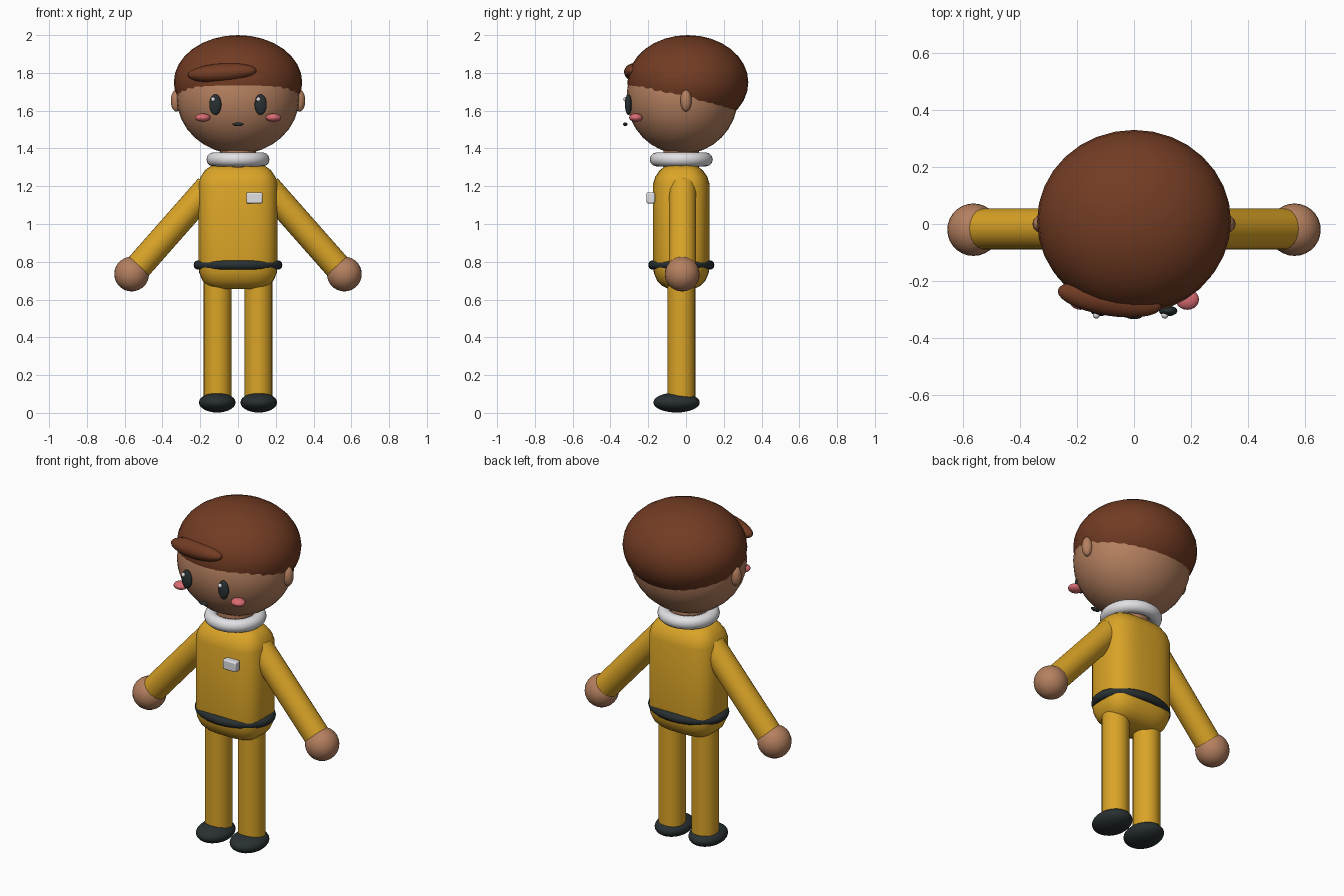
import bpy, bmesh, math
from mathutils import Vector

cube = bpy.data.objects.get("Cube")
if cube:
    bpy.data.objects.remove(cube, do_unlink=True)


def material(name, rgb):
    m = bpy.data.materials.new(name)
    m.use_nodes = True
    colour = (*rgb, 1)
    m.diffuse_color = colour
    m.node_tree.nodes["Principled BSDF"].inputs["Base Color"].default_value = colour
    return m


SKIN = material("skin tan", (0.46, 0.215, 0.115))
HAIR = material("hair brown", (0.17, 0.045, 0.017))
SUIT = material("suit yellow", (0.70, 0.37, 0.02))
DARK = material("dark slate", (0.022, 0.03, 0.032))
WHITE = material("soft white", (0.75, 0.75, 0.78))
PINK = material("cheek pink", (0.70, 0.15, 0.17))
BODY_Y = -0.025


def finish(ob, name, mat, angle=40):
    ob.name = ob.data.name = name
    ob.data.materials.append(mat)
    bpy.ops.object.select_all(action="DESELECT")
    ob.select_set(True)
    bpy.context.view_layer.objects.active = ob
    bpy.ops.object.shade_smooth_by_angle(angle=math.radians(angle))
    return ob


def ellipsoid(name, mat, centre, radii, rot=(0, 0, 0), segs=28):
    bpy.ops.mesh.primitive_uv_sphere_add(segments=segs, ring_count=segs // 2, location=centre)
    ob = bpy.context.object
    ob.scale = radii
    ob.rotation_euler = [math.radians(a) for a in rot]
    return finish(ob, name, mat)


def rod(name, mat, start, end, radius):
    start, end = Vector(start), Vector(end)
    axis = end - start
    bpy.ops.mesh.primitive_cylinder_add(vertices=24, radius=radius, depth=axis.length,
                                        location=(start + end) / 2)
    ob = bpy.context.object
    ob.rotation_euler = axis.to_track_quat("Z", "Y").to_euler()
    return finish(ob, name, mat)


def ring(name, mat, centre, major, minor, stretch=1):
    """Horizontal ring; stretch squashes its depth but not its thickness."""
    bpy.ops.mesh.primitive_torus_add(location=centre, major_radius=major, minor_radius=minor,
                                     major_segments=40, minor_segments=12)
    ob = bpy.context.object
    for v in ob.data.vertices:
        r = math.hypot(v.co.x, v.co.y)
        v.co.y += v.co.y / r * major * (stretch - 1)
    return finish(ob, name, mat)


def rounded_body(name, mat, rx, ry, levels, power=3, sides=40):
    """Loft of rounded-rectangle rings, each given as (height, inset)."""
    bm = bmesh.new()
    loops = []
    for z, inset in levels:
        loop = []
        for i in range(sides):
            c, s = (f(math.tau * i / sides) for f in (math.cos, math.sin))
            x = math.copysign(abs(c) ** (2 / power), c) * (rx - inset)
            y = math.copysign(abs(s) ** (2 / power), s) * (ry - inset)
            loop.append(bm.verts.new((x, y + BODY_Y, z)))
        loops.append(loop)
    for a, b in zip(loops, loops[1:]):
        for i in range(sides):
            j = (i + 1) % sides
            bm.faces.new((a[i], a[j], b[j], b[i]))
    bm.faces.new(list(reversed(loops[0])))
    bm.faces.new(loops[-1])
    me = bpy.data.meshes.new(name)
    bm.to_mesh(me)
    bm.free()
    ob = bpy.data.objects.new(name, me)
    bpy.context.collection.objects.link(ob)
    return finish(ob, name, mat)


# Head and hair
ellipsoid("head", SKIN, (0, -0.02, 1.67), (0.325, 0.295, 0.30), segs=32)
ellipsoid("hair_cap", HAIR, (0, 0.01, 1.75), (0.34, 0.32, 0.25), segs=32)
ellipsoid("hair_fringe", HAIR, (-0.085, -0.262, 1.80), (0.185, 0.06, 0.05), (0, -4, -9))
ellipsoid("mouth", DARK, (0, -0.322, 1.528), (0.03, 0.012, 0.01), segs=16)

# Torso, collar, belt and badge
rounded_body("torso", SUIT, 0.21, 0.15, [
    (0.655, 0.085), (0.672, 0.05), (0.70, 0.022), (0.74, 0.005), (0.78, 0),
    (1.21, 0), (1.25, 0.012), (1.285, 0.036), (1.31, 0.07)])
rod("neck", SKIN, (0, BODY_Y, 1.28), (0, BODY_Y, 1.42), 0.095)
ring("collar", WHITE, (0, BODY_Y, 1.342), 0.13, 0.037)
ring("belt", DARK, (0, BODY_Y, 0.783), 0.21, 0.025, stretch=0.715)
bpy.ops.mesh.primitive_cube_add(size=1, location=(0.087, -0.187, 1.138))
badge = bpy.context.object
badge.scale = (0.086, 0.044, 0.058)
bpy.ops.object.transform_apply(location=False, rotation=False, scale=True)
bevel = badge.modifiers.new("soft edges", "BEVEL")
bevel.width, bevel.segments = 0.007, 2
finish(badge, "chest_badge", WHITE)

# Paired parts
for side, s in (("left", 1), ("right", -1)):
    ellipsoid(side + "_ear", SKIN, (s * 0.326, 0, 1.653), (0.03, 0.03, 0.058), segs=20)
    ellipsoid(side + "_eye", DARK, (s * 0.12, -0.305, 1.632), (0.032, 0.018, 0.055), segs=20)
    ellipsoid(side + "_eye_glint", WHITE, (s * 0.12 - 0.012, -0.32, 1.66), (0.012,) * 3, segs=12)
    ellipsoid(side + "_cheek", PINK, (s * 0.187, -0.265, 1.563), (0.041, 0.036, 0.022), segs=20)
    rod(side + "_arm", SUIT, (s * 0.155, BODY_Y + 0.007, 1.195),
        (s * 0.53, BODY_Y + 0.007, 0.77), 0.072)
    ellipsoid(side + "_hand", SKIN, (s * 0.563, BODY_Y + 0.005, 0.735), (0.092,) * 3)
    rod(side + "_leg", SUIT, (s * 0.108, BODY_Y, 0.06), (s * 0.108, BODY_Y, 0.74), 0.074)
    ellipsoid(side + "_shoe", DARK, (s * 0.11, -0.05, 0.055), (0.097, 0.123, 0.053))
